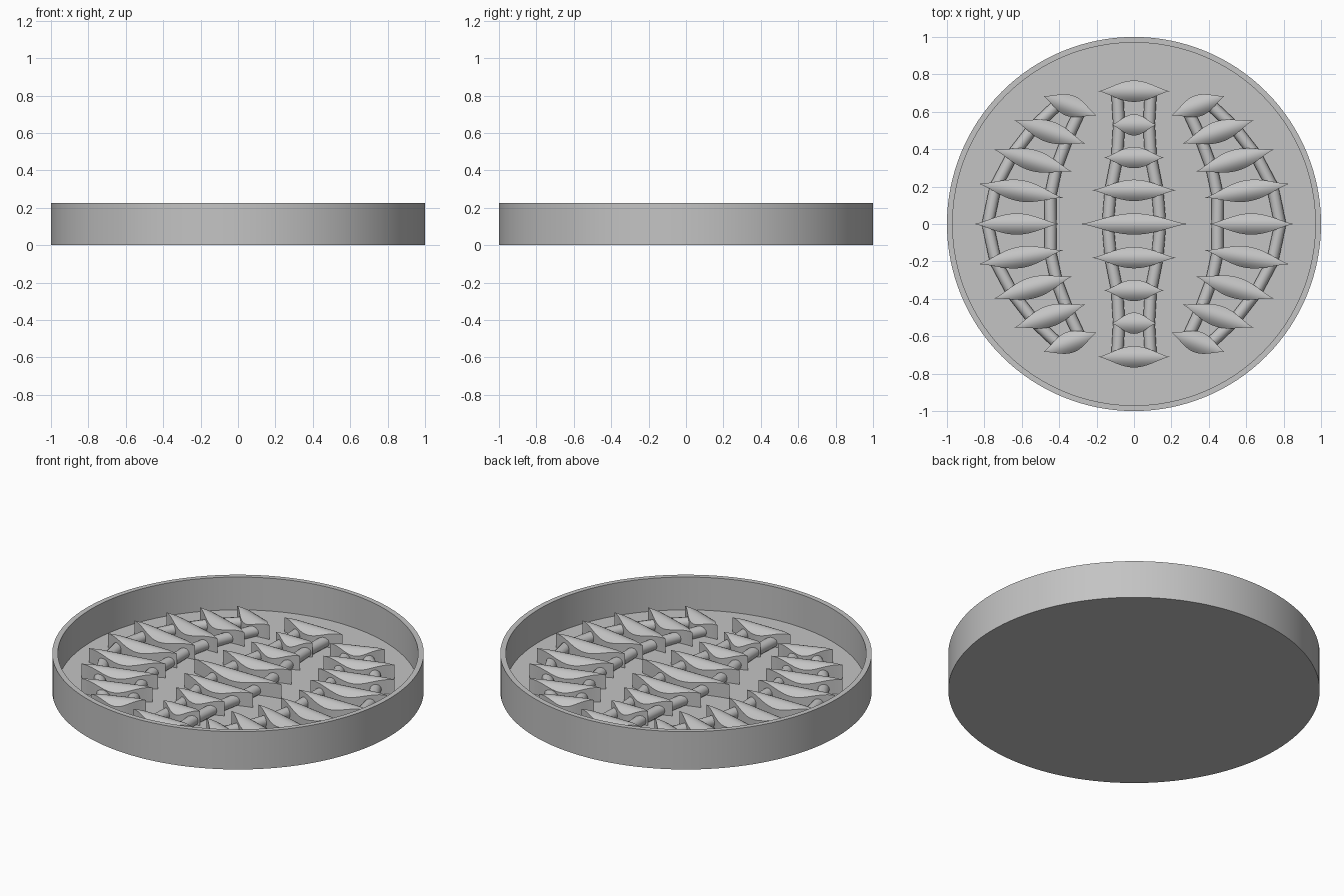
import bpy, bmesh, math
from mathutils import Vector

if "Cube" in bpy.data.objects:
    bpy.data.objects.remove(bpy.data.objects["Cube"])

FLOOR = 0.03
mat = bpy.data.materials.new("plain grey")
mat.use_nodes = True
GREY = (0.55, 0.55, 0.55, 1)
mat.diffuse_color = GREY
mat.node_tree.nodes["Principled BSDF"].inputs["Base Color"].default_value = GREY


def finish(bm, name, angle=35):
    bmesh.ops.recalc_face_normals(bm, faces=bm.faces)
    mesh = bpy.data.meshes.new(name)
    bm.to_mesh(mesh)
    bm.free()
    obj = bpy.data.objects.new(name, mesh)
    bpy.context.collection.objects.link(obj)
    mesh.materials.append(mat)
    bpy.ops.object.select_all(action="DESELECT")
    obj.select_set(True)
    bpy.context.view_layer.objects.active = obj
    bpy.ops.object.shade_smooth_by_angle(angle=math.radians(angle))
    return obj


def dish():
    # round tray turned from a wall and floor profile
    bm = bmesh.new()
    profile = [(0, 0), (1, 0), (1, 0.225), (0.97, 0.225), (0.97, FLOOR), (0, FLOOR)]
    verts = [bm.verts.new((x, 0, z)) for x, z in profile]
    edges = [bm.edges.new(pair) for pair in zip(verts, verts[1:])]
    bmesh.ops.spin(bm, geom=verts + edges, cent=(0, 0, 0), axis=(0, 0, 1),
                   angle=math.tau, steps=128, use_duplicate=False)
    bmesh.ops.remove_doubles(bm, verts=bm.verts, dist=1e-4)
    finish(bm, "dish")


def leaf(name, a, b, half=0.057, top=0.115, drop=0.032, cols=20, rows=8):
    # upright-walled leaf with a crest running from tip a to tip b
    a, b = Vector(a), Vector(b)
    side = (b - a).normalized().orthogonal()
    bm = bmesh.new()
    grid = []
    for i in range(cols + 1):
        t = i / cols
        w = half * math.sin(math.pi * t) ** 1.35
        line = []
        for j in range(rows + 1):
            s = 2 * j / rows - 1
            p = a.lerp(b, t) + side * w * s
            line.append(bm.verts.new((p.x, p.y, top - drop * (w * s / half) ** 2)))
        grid.append(line)
    for c, d in zip(grid, grid[1:]):
        for j in range(rows):
            bm.faces.new((c[j], d[j], d[j + 1], c[j + 1]))
    bmesh.ops.remove_doubles(bm, verts=bm.verts, dist=1e-5)
    rim = [e for e in bm.edges if e.is_boundary]
    made = bmesh.ops.extrude_edge_only(bm, edges=rim)["geom"]
    for v in made:
        if isinstance(v, bmesh.types.BMVert):
            v.co.z = FLOOR - 0.005
    finish(bm, name, 30)


def rod(name, points, radius=0.032, z=0.055):
    # round bar swept through the leaves
    curve = bpy.data.curves.new(name, "CURVE")
    curve.dimensions = "3D"
    curve.bevel_depth = radius
    curve.bevel_resolution = 4
    curve.use_fill_caps = True
    spline = curve.splines.new("POLY")
    spline.points.add(len(points) - 1)
    for p, (x, y) in zip(spline.points, points):
        p.co = (x, y, z, 1)
    spline.use_smooth = True
    curve.materials.append(mat)
    obj = bpy.data.objects.new(name, curve)
    bpy.context.collection.objects.link(obj)


def both_ends(points):
    # continue a path from the middle towards both ends
    return [(x, -y) for x, y in reversed(points[1:])] + points


dish()

# middle column: row position, half length and bar spacing
middle = [(0, 0.285, 0.14), (0.18, 0.225, 0.125), (0.355, 0.16, 0.09),
          (0.53, 0.12, 0.08), (0.71, 0.19, 0.09)]
for k, (y, length, _) in enumerate(middle):
    for s in ((1, -1) if y else (1,)):
        leaf(f"middle_leaf_{k}_{'back' if s > 0 else 'front'}", (-length, s * y), (length, s * y))

# side columns: inner and outer tip of each leaf
tips = [((0.40, 0), (0.855, 0)), ((0.38, 0.14), (0.83, 0.215)),
        ((0.33, 0.28), (0.75, 0.40)), ((0.26, 0.43), (0.64, 0.555)),
        ((0.20, 0.58), (0.485, 0.685))]
for mx, label in ((1, "left"), (-1, "right")):
    rod(f"middle_rod_{label}", both_ends([(mx * x, y) for y, _, x in middle]))
    for k, (a, b) in enumerate(tips):
        for my in ((1, -1) if k else (1,)):
            end = "back" if my > 0 else "front"
            leaf(f"{label}_leaf_{k}_{end}", (mx * a[0], my * a[1]), (mx * b[0], my * b[1]))
    for part, start, finish_at in (("inner", 0.1, 0.3), ("outer", 0.84, 0.68)):
        path = []
        for k, (a, b) in enumerate(tips):
            p = Vector(a).lerp(Vector(b), start + (finish_at - start) * k / 4)
            path.append((mx * p.x, p.y))
        rod(f"{label}_{part}_rod", both_ends(path))
